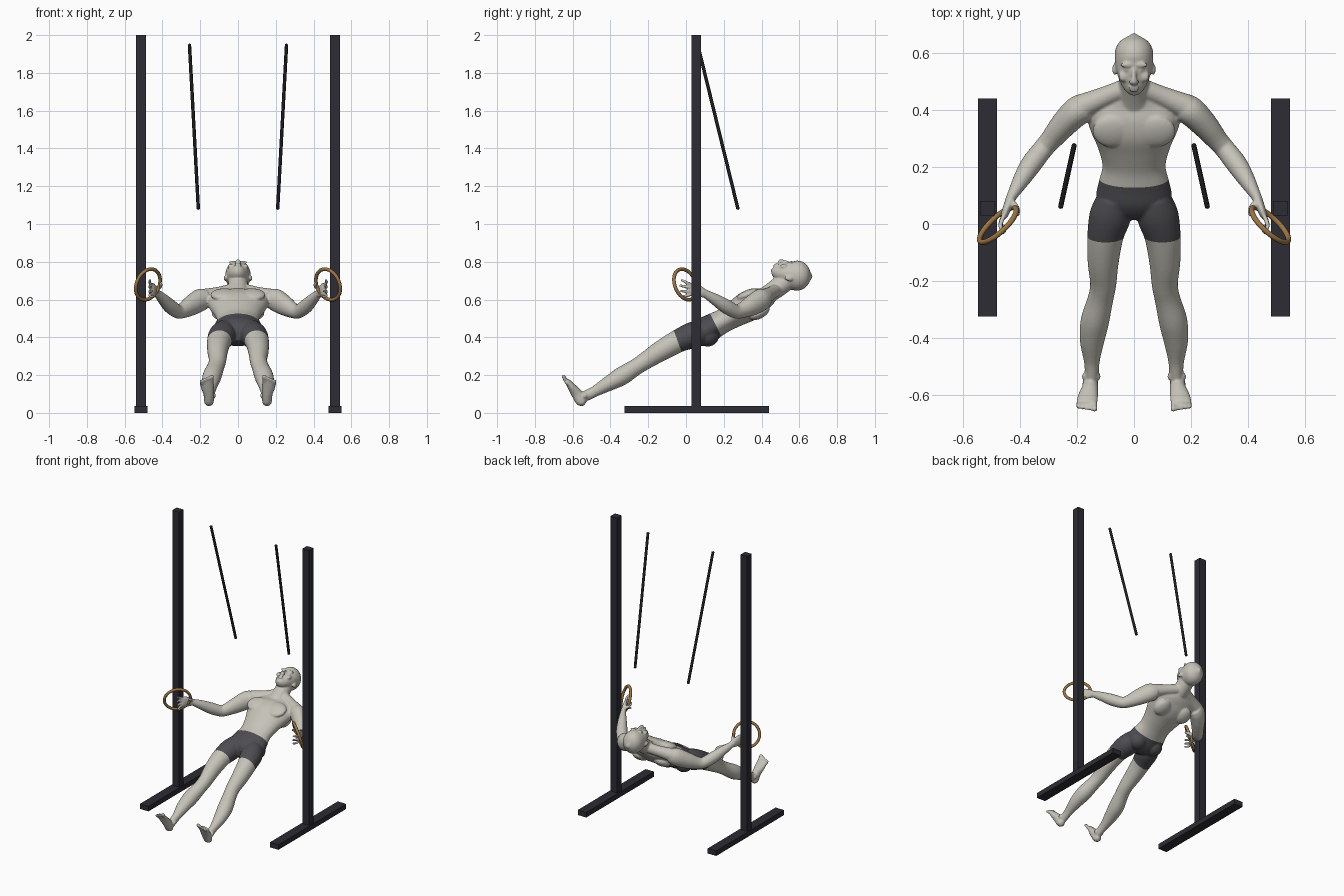
import bpy, bmesh, math
from mathutils import Vector, Matrix

if "Cube" in bpy.data.objects:
    bpy.data.objects.remove(bpy.data.objects["Cube"])


def material(name, rgb):
    m = bpy.data.materials.new(name)
    m.use_nodes = True
    m.diffuse_color = (*rgb, 1)
    m.node_tree.nodes["Principled BSDF"].inputs["Base Color"].default_value = (*rgb, 1)
    return m


SKIN = material("pale skin", (0.56, 0.54, 0.48))
SHORTS = material("grey shorts", (0.075, 0.075, 0.085))
FRAME = material("dark frame", (0.027, 0.025, 0.034))
STRAP = material("black strap", (0.013, 0.013, 0.015))
WOOD = material("ring wood", (0.33, 0.18, 0.06))


def add_object(name, bm, mat):
    me = bpy.data.meshes.new(name)
    bmesh.ops.recalc_face_normals(bm, faces=bm.faces)
    bm.to_mesh(me)
    bm.free()
    ob = bpy.data.objects.new(name, me)
    bpy.context.collection.objects.link(ob)
    me.materials.append(mat)
    return ob


def box(name, lo, hi, mat):
    lo, hi = Vector(lo), Vector(hi)
    bm = bmesh.new()
    bmesh.ops.create_cube(bm, size=1, matrix=Matrix.Translation((lo + hi) / 2)
                          @ Matrix.Diagonal((*(hi - lo), 1)))
    return add_object(name, bm, mat)


def catmull(p, t):
    a, b, c, d = p
    return (2*b + (c - a)*t + (2*a - 5*b + 4*c - d)*t*t + (3*b - a - 3*c + d)*t**3) / 2


def limb(bm, stations, s=1, side=(1, 0, 0), sides=20, steps=5):
    """Smooth tube; each station is x, y, z, half width along side, half depth."""
    pts = [Vector((s*q[0], *q[1:])) for q in stations]
    pts = [pts[0]] + pts + [pts[-1]]
    path = [[catmull([pts[i+k][j] for k in range(4)], n/steps) for j in range(5)]
            for i in range(len(pts) - 3) for n in range(steps)] + [list(pts[-1])]
    centres = [Vector(q[:3]) for q in path]
    rings, last = [], len(path) - 1
    for i, q in enumerate(path):
        tan = (centres[min(i+1, last)] - centres[max(i-1, 0)]).normalized()
        w = Vector(side)
        w = (w - tan*w.dot(tan)).normalized()
        d = tan.cross(w)
        ring = []
        for k in range(sides):
            a = math.tau*k/sides
            ring.append(bm.verts.new(centres[i] + w*q[3]*math.cos(a) + d*q[4]*math.sin(a)))
        rings.append(ring)
        if i in (0, last):
            out = tan * min(q[3], q[4]) * (0.6 if i else -0.6)
            pole = bm.verts.new(centres[i] + out)
            for k in range(sides):
                bm.faces.new((ring[k], ring[(k+1) % sides], pole))
    for r, t in zip(rings, rings[1:]):
        for k in range(sides):
            n = (k+1) % sides
            bm.faces.new((r[k], r[n], t[n], t[k]))


def ball(bm, centre, radii, tilt=0, s=1):
    m = (Matrix.Translation((s*centre[0], *centre[1:])) @ Matrix.Rotation(math.radians(tilt), 4, 'X')
         @ Matrix.Diagonal((*radii, 1)))
    bmesh.ops.create_uvsphere(bm, u_segments=20, v_segments=12, radius=1, matrix=m)


# Frame posts, feet, straps and rings
for s, label in ((1, "left"), (-1, "right")):
    xs = sorted((s*0.488, s*0.54))
    box(label + "_post", (xs[0], 0.03, 0.03), (xs[1], 0.08, 2), FRAME)
    xs = sorted((s*0.48, s*0.547))
    box(label + "_post_foot", (xs[0], -0.325, 0), (xs[1], 0.44, 0.036), FRAME)

    bm = bmesh.new()
    limb(bm, [(0.257, 0.062, 1.95, .009, .009), (0.21, 0.275, 1.08, .009, .009)], s, sides=12, steps=1)
    add_object(label + "_strap", bm, STRAP)

    bpy.ops.mesh.primitive_torus_add(major_segments=48, minor_segments=12,
                                     major_radius=0.085, minor_radius=0.0095)
    ring = bpy.context.object
    ring.name = label + "_ring"
    u = Vector((-s*0.73, 0.68, 0)).normalized()
    v = Vector((-s*0.2, -0.22, 0.94))
    v = (v - u*v.dot(u)).normalized()
    ring.matrix_world = (Matrix.Translation((s*0.477, -0.003, 0.68))
                         @ Matrix((u, v, u.cross(v))).transposed().to_4x4())
    ring.data.materials.append(WOOD)
    bpy.ops.object.shade_smooth()

# Torso, neck and head
bm = bmesh.new()
limb(bm, [(0, .035, .395, .05, .04), (0, .06, .41, .11, .066), (0, .1, .432, .132, .076),
          (0, .15, .462, .123, .068), (0, .205, .492, .111, .064), (0, .27, .53, .127, .072),
          (0, .33, .565, .153, .081), (0, .38, .59, .165, .074), (0, .42, .61, .15, .056),
          (0, .45, .63, .09, .044), (0, .47, .64, .05, .035)], sides=32)
limb(bm, [(0, .41, .615, .06, .045), (0, .46, .645, .055, .05), (0, .52, .69, .052, .052),
          (0, .56, .72, .05, .05)])
limb(bm, [(0, .456, .758, .014, .012), (0, .465, .754, .027, .026), (0, .49, .745, .045, .043),
          (0, .53, .738, .06, .06), (0, .57, .729, .067, .078), (0, .61, .725, .066, .076),
          (0, .64, .723, .05, .056), (0, .658, .722, .022, .025)], sides=28)

# Nose and lips
limb(bm, [(0, .545, .797, .007, .006), (0, .52, .801, .008, .009), (0, .5, .803, .012, .011),
          (0, .494, .796, .012, .008)], sides=12)
ball(bm, (0, .479, .786), (.02, .006, .007))
ball(bm, (0, .469, .781), (.017, .006, .007))

for s in (1, -1):
    # Brow, cheek, nostril and ear
    ball(bm, (.026, .558, .797), (.024, .009, .008), 0, s)
    ball(bm, (.037, .518, .775), (.018, .02, .014), 0, s)
    ball(bm, (.011, .497, .796), (.007, .008, .007), 0, s)
    ball(bm, (.025, .541, .787), (.012, .007, .009), 0, s)
    ball(bm, (.068, .543, .712), (.008, .022, .014), -15, s)
    # Chest, shoulder slope, shoulder blade and buttock
    ball(bm, (.072, .325, .626), (.074, .062, .024), 24, s)
    limb(bm, [(.03, .475, .65, .035, .035), (.1, .447, .632, .036, .036),
              (.18, .412, .612, .045, .045)], s, (0, 0, 1))
    ball(bm, (.085, .39, .53), (.055, .06, .03), 30, s)
    ball(bm, (.064, .115, .409), (.06, .06, .058), 0, s)
    # Arm
    limb(bm, [(.165, .41, .605, .05, .05), (.2, .395, .597, .06, .052), (.25, .345, .567, .054, .046),
              (.293, .293, .542, .041, .038), (.32, .262, .537, .037, .036), (.36, .21, .565, .038, .037),
              (.395, .155, .6, .031, .03), (.427, .1, .632, .022, .019), (.437, .08, .64, .023, .017)],
         s, (0, 0, 1))
    # Hand: palm, four fingers and thumb
    limb(bm, [(.427, .1, .632, .022, .018), (.44, .07, .642, .032, .016),
              (.452, .038, .652, .038, .014), (.457, .025, .655, .034, .011)], s, (0, 0, 1))
    for i in range(4):
        z = .028 - i*.0185
        reach = -.035 + .008*abs(i - 1.2)
        limb(bm, [(.452, .038, .652 + z*.8, .009, .009), (.468, .0, .655 + z*1.3, .0085, .0085),
                  (.464 - .006*i, reach, .66 + z*1.6, .007, .007)], s, (0, 0, 1), 10, 4)
    limb(bm, [(.43, .078, .655, .012, .012), (.41, .055, .67, .01, .01), (.408, .03, .685, .008, .008)],
         s, (1, 0, 0), 10, 4)
    # Leg
    limb(bm, [(.07, .09, .43, .06, .066), (.083, .03, .41, .073, .069), (.1, -.04, .381, .064, .061),
              (.108, -.13, .33, .055, .055), (.108, -.21, .279, .046, .047), (.118, -.265, .243, .045, .044),
              (.137, -.34, .195, .05, .049), (.147, -.41, .155, .043, .04), (.148, -.48, .115, .028, .029),
              (.148, -.53, .09, .024, .028), (.15, -.55, .08, .023, .025)], s, sides=24)
    ball(bm, (.11, -.238, .29), (.026, .03, .02), 30, s)
    for side_x in (.127, .173):
        ball(bm, (side_x, -.535, .092), (.01, .014, .014), 0, s)
    # Foot and toes
    limb(bm, [(.156, -.55, .045, .021, .02), (.154, -.556, .062, .026, .029), (.154, -.577, .1, .029, .03),
              (.162, -.607, .14, .036, .021), (.166, -.631, .172, .037, .013)], s)
    for i in range(5):
        r = .0105 if i == 0 else .0075
        limb(bm, [(.14 + .0135*i, -.628, .165 - .003*i, r, r),
                  (.138 + .0145*i, -.652 + .002*i, .196 - .006*i, r, r)], s, sides=10, steps=3)

# Fuse the anatomy into one continuous skin
body = add_object("athlete", bm, SKIN)
fuse = body.modifiers.new("fuse", 'REMESH')
fuse.mode = 'VOXEL'
fuse.voxel_size = 0.005
soften = body.modifiers.new("soften", 'SMOOTH')
soften.factor = 0.5
soften.iterations = 5
fused = bpy.data.meshes.new_from_object(body.evaluated_get(bpy.context.evaluated_depsgraph_get()))
body.modifiers.clear()

# Cut the shorts at waistband and leg hems, then colour between the cuts
bm = bmesh.new()
bm.from_mesh(fused)
waist = (Vector((0, .125, .53)), Vector((0, .893, .45)))
hem = (Vector((0, -.066, .44)), Vector((0, .94, .343)))
for point, normal in (waist, hem):
    bmesh.ops.bisect_plane(bm, geom=bm.verts[:] + bm.edges[:] + bm.faces[:], dist=1e-5,
                           plane_co=point, plane_no=normal)
for f in bm.faces:
    c = f.calc_center_median()
    below_waist = (c - waist[0]).dot(waist[1]) < 0
    above_hem = (c - hem[0]).dot(hem[1]) > 0
    f.material_index = int(below_waist and above_hem and abs(c.x) < 0.25)
    f.smooth = True
bm.to_mesh(body.data)
bm.free()
if len(body.data.materials) < 2:
    body.data.materials.append(SHORTS)
